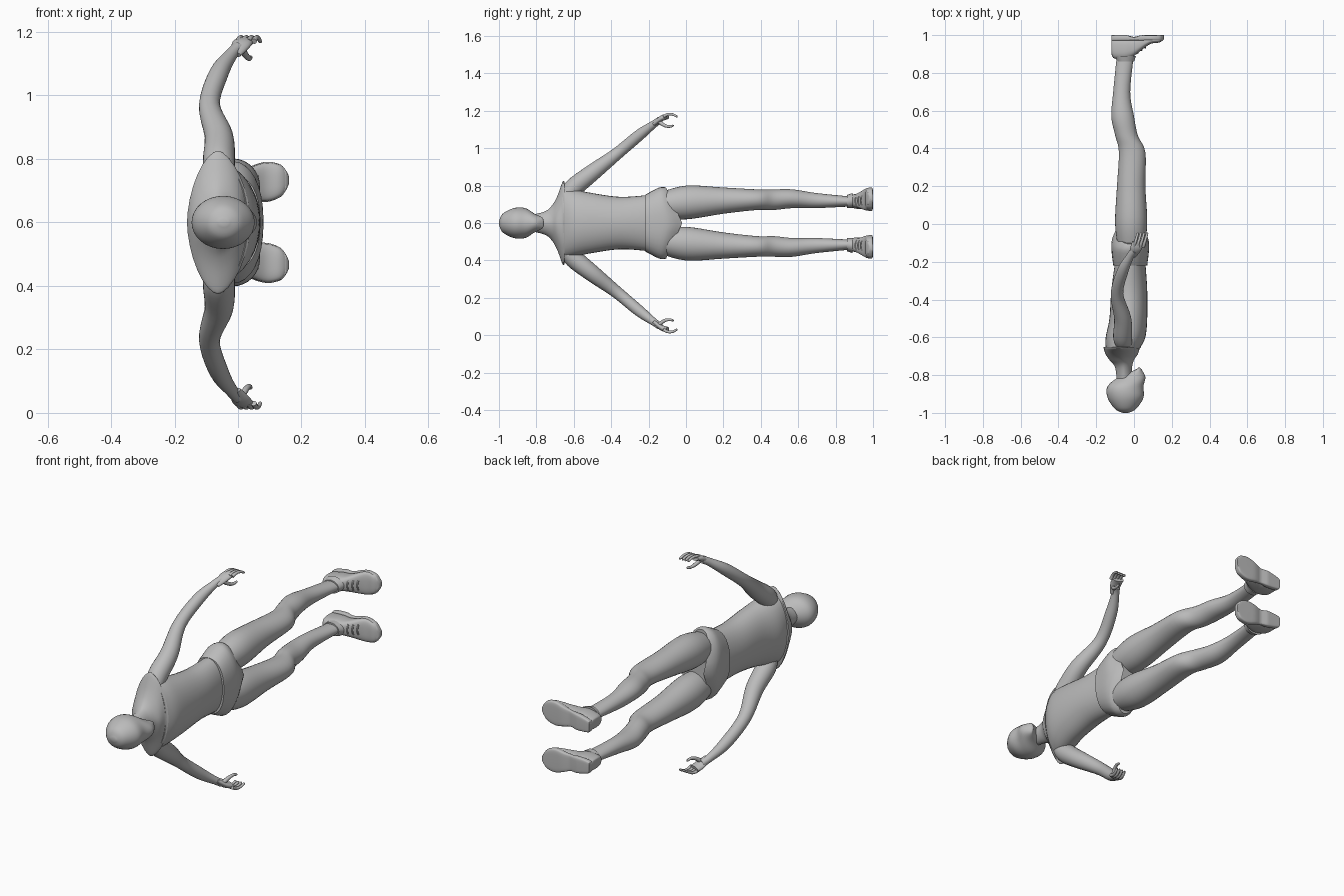
import bpy, bmesh, math
from mathutils import Vector

cube = bpy.data.objects.get("Cube")
if cube:
    bpy.data.objects.remove(cube, do_unlink=True)

MIDDLE_HEIGHT = 0.6     # height of the body's plane of symmetry
GREY = (0.5, 0.5, 0.5, 1)
grey = bpy.data.materials.new("plain grey")
grey.use_nodes = True
grey.diffuse_color = GREY
for node in grey.node_tree.nodes:
    if node.type == 'BSDF_PRINCIPLED':
        node.inputs["Base Color"].default_value = GREY


def smooth(rows, steps):
    """Catmull-Rom interpolation through rows of numbers."""
    points = [Vector(row) for row in rows]
    points = [points[0]] + points + [points[-1]]
    result = []
    for before, start, end, after in zip(points, points[1:], points[2:], points[3:]):
        leave, arrive = (end - before) / 2, (after - start) / 2
        for step in range(steps):
            t = step / steps
            ease = t * t * (3 - 2 * t)
            result.append(start.lerp(end, ease) + leave * t * (1 - t) ** 2
                          - arrive * t * t * (1 - t))
    result.append(points[-1])
    return result


def oval(centre, u, v, power=2, count=32):
    """Superellipse ring around a centre with half axes u and v."""
    ring = []
    for i in range(count):
        angle = math.tau * i / count
        c, s = math.cos(angle), math.sin(angle)
        ring.append(centre + u * math.copysign(abs(c) ** (2 / power), c)
                    + v * math.copysign(abs(s) ** (2 / power), s))
    return ring


def skin(name, shells, mirrored=False):
    """Join each list of rings into a closed, smooth shell in one object."""
    bm = bmesh.new()
    for rings in shells:
        loops = [[bm.verts.new(point) for point in ring] for ring in rings]
        for low, high in zip(loops, loops[1:]):
            for i in range(len(low)):
                bm.faces.new((low[i - 1], low[i], high[i], high[i - 1]))
        bm.faces.new(loops[0])
        bm.faces.new(loops[-1])
    bmesh.ops.recalc_face_normals(bm, faces=bm.faces)
    mesh = bpy.data.meshes.new(name)
    bm.to_mesh(mesh)
    bm.free()
    mesh.polygons.foreach_set("use_smooth", [True] * len(mesh.polygons))
    mesh.set_sharp_from_angle(angle=math.radians(50))
    mesh.materials.append(grey)
    obj = bpy.data.objects.new(name, mesh)
    obj.location.z = MIDDLE_HEIGHT
    bpy.context.collection.objects.link(obj)
    if mirrored:
        mirror = obj.modifiers.new("other side", 'MIRROR')
        mirror.use_axis = (False, False, True)
        mirror.use_mirror_merge = False


def body(rows, power=2):
    """Rings across y from rows of y, back, front, outer side and, off centre, inner side."""
    rings = []
    for y, back, front, outer, *rest in smooth(rows, 5):
        inner = rest[0] if rest else -outer
        rings.append(oval(Vector(((back + front) / 2, y, (outer + inner) / 2)),
                          Vector(((front - back) / 2, 0, 0)),
                          Vector((0, 0, (outer - inner) / 2)), power))
    return rings


def tube(rows, flatness=1, count=24):
    """Rings along a path from rows of x, y, side and radius."""
    points = smooth(rows, 5)
    rings = []
    for i, point in enumerate(points):
        ahead, behind = points[min(i + 1, len(points) - 1)], points[max(i - 1, 0)]
        along = (ahead - behind).xyz.normalized()
        across = Vector((1, 0, 0))
        across = (across - along * across.dot(along)).normalized()
        radius = point.w
        rings.append(oval(point.xyz, across * radius,
                          along.cross(across) * radius * flatness, 2, count))
    return rings


def bent_rod(start, reach, bend, thick, thin):
    """Slim tapering rod that bows sideways between its ends."""
    rows = []
    for step in range(5):
        t = step / 4
        point = Vector(start) + Vector(reach) * t + Vector(bend) * t * (1 - t)
        rows.append((*point, thick + (thin - thick) * t))
    tip = point + Vector(reach).normalized() * thin / 2
    return tube(rows + [(*tip, thin / 3)], count=10)


def shoe_part(rows, top, bottom, margin, power):
    """Rings across x from rows of x, instep height and half width."""
    rings = []
    for x, instep, half in smooth(rows, 5):
        high, low = top(instep), bottom(x)
        rings.append(oval(Vector((x, (high + low) / 2, .12 + x / 12)),
                          Vector((0, (low - high) / 2, 0)),
                          Vector((0, 0, half + margin)), power))
    return rings


# Head: featureless, tapering to the chin
skin("head", [body([
    (-1, -.06, -.03, .01), (-.98, -.1, .01, .05), (-.92, -.14, .05, .08), (-.86, -.14, .05, .08),
    (-.81, -.08, .06, .05), (-.77, .01, .04, .03), (-.76, .02, .03, .01)])])

# Neck flaring into the shoulder yoke
skin("neck_and_yoke", [body([
    (-.85, -.09, -.01, .04), (-.76, -.1, -.01, .06), (-.72, -.13, 0, .09),
    (-.69, -.15, .02, .14), (-.66, -.16, .03, .22), (-.65, -.16, .04, .22)], power=1.7)])

# Torso
skin("torso", [body([
    (-.66, -.15, .03, .19), (-.6, -.15, .06, .18), (-.5, -.13, .07, .16),
    (-.35, -.12, .07, .14), (-.2, -.1, .06, .15)])])

# Briefs: leg openings rise towards the hips
briefs = body([(-.22, -.11, .07, .15), (-.1, -.12, .08, .19), (-.02, -.09, .05, .19)], power=2.3)
for k, ring in enumerate(briefs):
    for point in ring:
        point.y -= k / len(briefs) * abs(point.z) / 2
skin("briefs", [briefs])

# Legs
skin("legs", [body([
    (-.15, -.08, .05, .16, .03), (0, -.1, .07, .2, .02), (.2, -.09, .06, .19, .05),
    (.38, -.08, .06, .18, .07), (.47, -.1, .02, .18, .07), (.57, -.12, 0, .18, .08),
    (.7, -.11, -.02, .16, .08), (.9, -.09, 0, .14, .09)])], mirrored=True)

# Arms
skin("arms", [tube([
    (-.05, -.64, .14, .04), (-.06, -.6, .19, .05), (-.06, -.5, .27, .045), (-.09, -.37, .37, .033),
    (-.06, -.25, .47, .03), (-.02, -.17, .53, .02), (0, -.14, .55, .02)])], mirrored=True)

# Hands: palm, thumb and four curled fingers
hand = [tube([(-.01, -.17, .53, .02), (.01, -.13, .56, .03), (.02, -.1, .57, .03)], flatness=.5),
        bent_rod((.01, -.15, .55), (.03, .08, -.03), (.02, 0, -.06), .012, .006)]
for i in range(4):
    hand.append(bent_rod((i / 60, -.12, .57), (.02, .07, 0), (0, 0, .05), .009, .006))
skin("hands", hand, mirrored=True)

# Shoes: upper, and a sole with a raised arch
outline = [(-.12, .92, .02), (-.11, .88, .03), (-.05, .87, .04), (0, .89, .04),
           (.08, .95, .06), (.13, .96, .05), (.15, .97, .03), (.16, .98, .01)]
skin("shoes", [shoe_part(outline, lambda instep: instep, lambda x: .99, 0, 2.7)], mirrored=True)
skin("shoe_soles", [shoe_part(outline, lambda instep: max(instep, .97),
                              lambda x: 1 - max(0, .01 - abs(x) / 4), .003, 5)], mirrored=True)

# Ankle collars
skin("shoe_collars", [body([(.86, -.09, 0, .15, .08), (.89, -.1, .01, .16, .08)])], mirrored=True)

# Laces across the instep
laces = [bent_rod((k / 50, .9 + k / 70, .09), (0, 0, .06), (0, -.04, 0), .004, .004)
         for k in range(1, 4)]
skin("shoe_laces", laces, mirrored=True)
